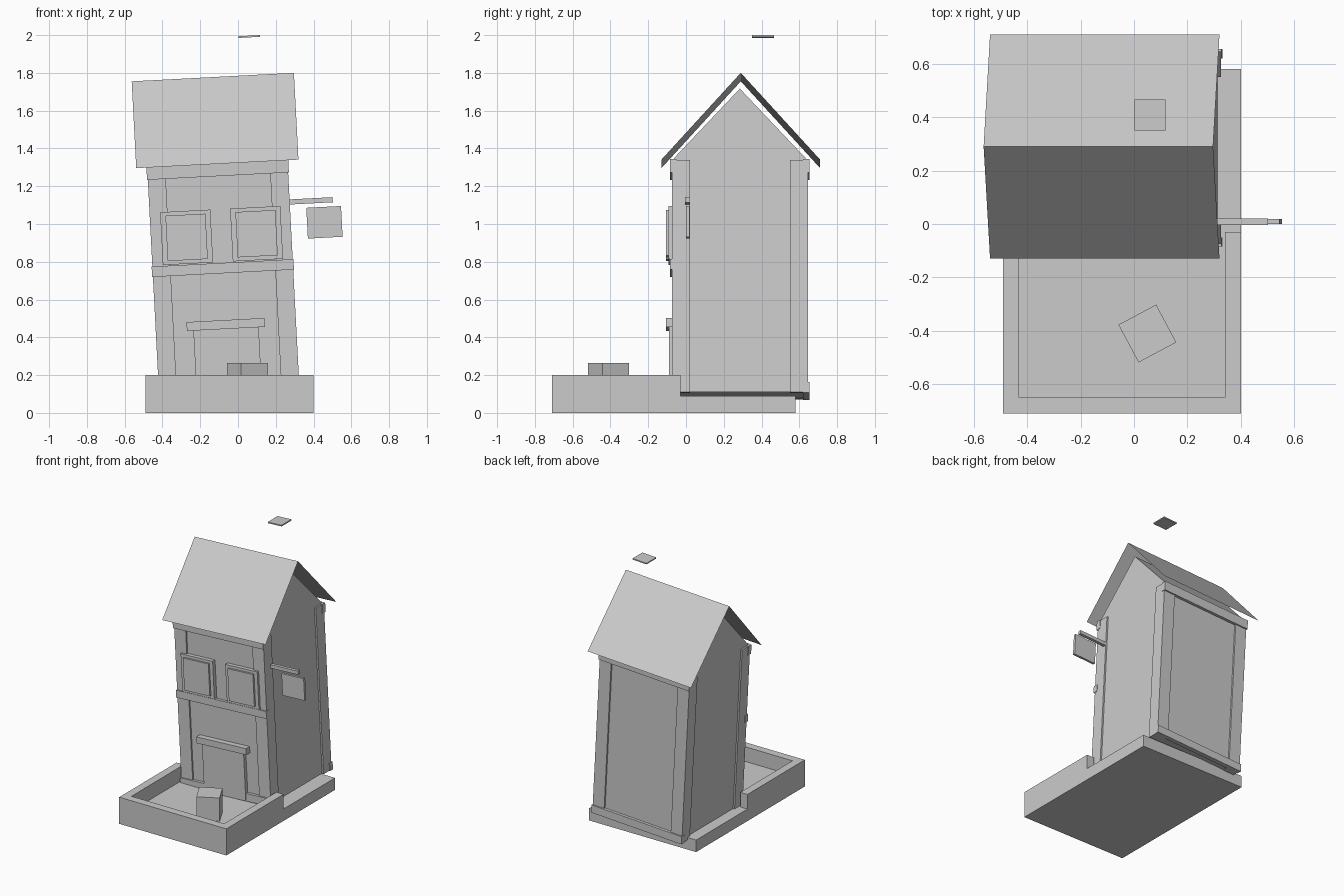
import bpy, bmesh, math
from mathutils import Matrix

if "Cube" in bpy.data.objects:
    bpy.data.objects.remove(bpy.data.objects["Cube"])

# The whole house leans 3 degrees to the left around its bottom centre
LEAN = Matrix.Translation((-0.045, 0, 0.09)) @ Matrix.Rotation(math.radians(-3), 4, 'Y')
STRAIGHT = Matrix.Identity(4)
MID_Y = 0.285


def finish(name, bm, matrix):
    bm.transform(matrix)
    bmesh.ops.recalc_face_normals(bm, faces=bm.faces[:])
    mesh = bpy.data.meshes.new(name)
    bm.to_mesh(mesh)
    bm.free()
    obj = bpy.data.objects.new(name, mesh)
    bpy.context.collection.objects.link(obj)
    return obj


def box(name, x, y, z, matrix=LEAN):
    """Box from (min, max) ranges."""
    bm = bmesh.new()
    bmesh.ops.create_cube(bm, size=1)
    for v in bm.verts:
        v.co = [r[0] if c < 0 else r[1] for c, r in zip(v.co, (x, y, z))]
    return finish(name, bm, matrix)


def extrude(name, points, offset, matrix=LEAN):
    """Flat outline pushed along an offset."""
    bm = bmesh.new()
    face = bm.faces.new([bm.verts.new(p) for p in points])
    out = bmesh.ops.extrude_face_region(bm, geom=[face], use_keep_orig=True)
    moved = [g for g in out["geom"] if isinstance(g, bmesh.types.BMVert)]
    bmesh.ops.translate(bm, verts=moved, vec=offset)
    return finish(name, bm, matrix)


# Base slab with a raised rim around the front yard
box("base_slab", (-0.49, 0.40), (-0.71, 0.58), (0, 0.09), STRAIGHT)
rim = [(-0.49, -0.03), (-0.49, -0.71), (0.40, -0.71), (0.40, -0.03),
       (0.34, -0.03), (0.34, -0.65), (-0.43, -0.65), (-0.43, -0.03)]
extrude("yard_rim", [(x, y, 0.09) for x, y in rim], (0, 0, 0.11), STRAIGHT)

# Crate in the yard
box("crate", (-0.08, 0.08), (-0.08, 0.08), (0.09, 0.265),
    Matrix.Translation((0.05, -0.41, 0)) @ Matrix.Rotation(math.radians(28), 4, 'Z'))

# House walls with pointed gables
gable = [(-0.063, 0.003), (0.633, 0.003), (0.633, 1.242), (MID_Y, 1.61), (-0.063, 1.242)]
extrude("house_walls", [(-0.36, y, z) for y, z in gable], (0.72, 0, 0))

# Corner posts
for side, x in (("left", (-0.372, -0.277)), ("right", (0.277, 0.372))):
    for end, y in (("front", (-0.075, 0.02)), ("back", (0.55, 0.645))):
        box(f"{end}_{side}_post", x, y, (0, 1.232))

# Horizontal beams, front and back
for end, y in (("front", (-0.085, -0.05)), ("back", (0.62, 0.655))):
    box(f"{end}_top_beam", (-0.376, 0.376), y, (1.165, 1.235))
    box(f"{end}_bottom_beam", (-0.376, 0.376), y, (-0.003, 0.055))
box("front_middle_beam", (-0.376, 0.376), (-0.085, -0.05), (0.65, 0.705))

# Roof: thin folded sheet
bm = bmesh.new()
section = [(-0.13, 1.23), (0.29, 1.69), (0.71, 1.23)]
rows = [[bm.verts.new((x, y, z)) for x in (-0.43, 0.43)] for y, z in section]
for a, b in zip(rows, rows[1:]):
    bm.faces.new((a[0], a[1], b[1], b[0]))
finish("roof", bm, LEAN)

# Door and lintel
box("door", (-0.173, 0.173), (-0.09, -0.055), (0.0, 0.36))
box("door_lintel", (-0.207, 0.207), (-0.106, -0.055), (0.355, 0.402))

# Windows: frame with a raised pane
for side, u in (("left", -0.183), ("right", 0.188)):
    box(f"{side}_window_frame", (u - 0.133, u + 0.133), (-0.092, -0.055), (0.71, 0.99))
    box(f"{side}_window_pane", (u - 0.106, u + 0.106), (-0.106, -0.06), (0.73, 0.97))

# Hanging sign and its bracket
box("sign_bracket", (0.35, 0.60), (-0.004, 0.02), (0.995, 1.022))
box("sign_board", (0.458, 0.642), (0.0, 0.018), (0.81, 0.973))

# Floating chimney cap
box("chimney_cap", (0.147, 0.262), (0.35, 0.466), (1.89, 1.899))
